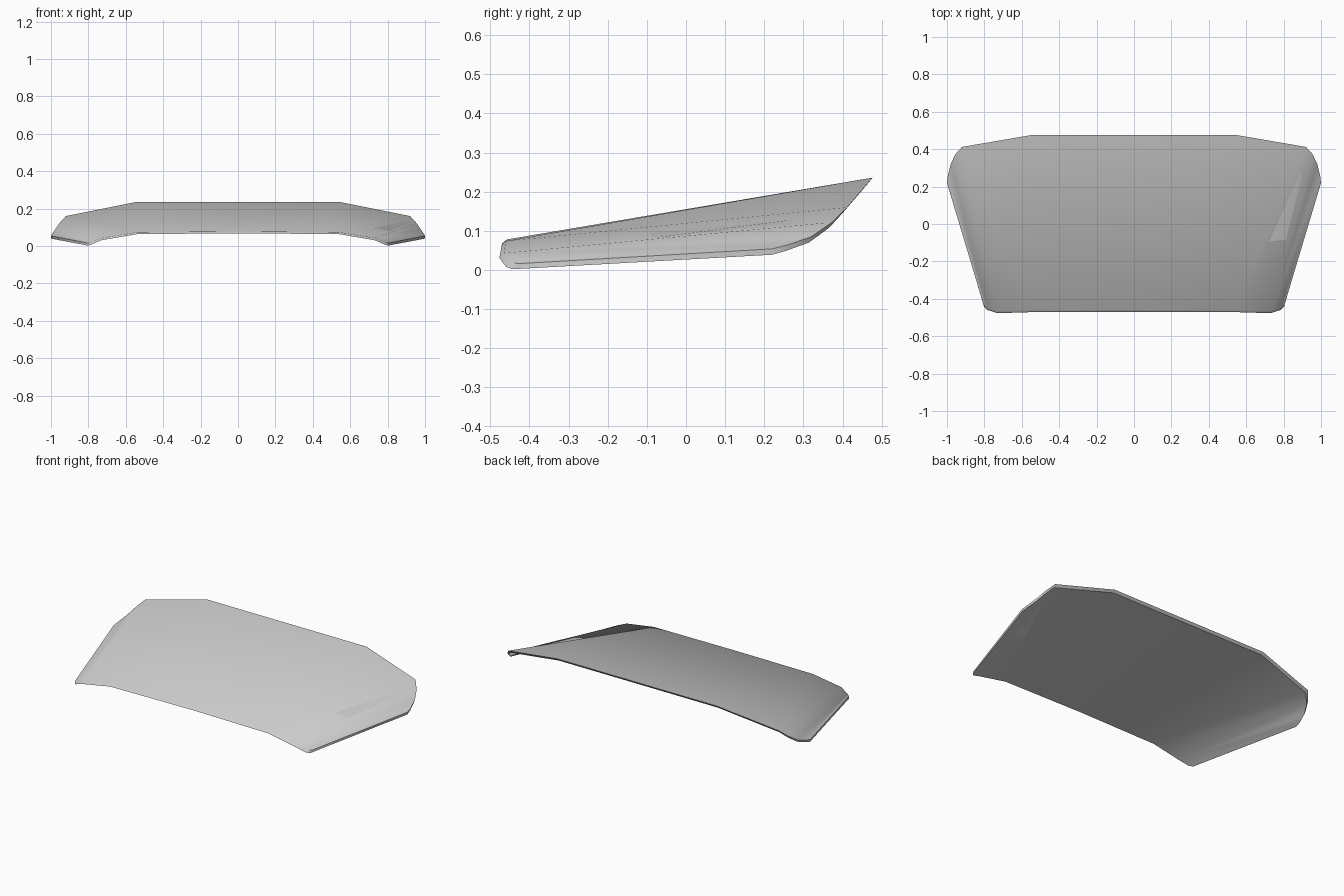
import bpy
import bmesh

cube = bpy.data.objects.get("Cube")
if cube:
    bpy.data.objects.remove(cube)

glass = bpy.data.materials.new("plain grey")
glass.use_nodes = True
grey = (0.6, 0.6, 0.6, 1)
glass.diffuse_color = grey
glass.node_tree.nodes["Principled BSDF"].inputs["Base Color"].default_value = grey

# Upper rim of the left half, and the lower rim's offset from it
front = [
    ((0.00, -0.458, 0.078), (0.0, -0.012, -0.010)),
    ((0.54, -0.461, 0.074), (0.0, -0.010, -0.011)),
    ((0.73, -0.465, 0.043), (0.0, -0.012, -0.012)),
    ((0.785, -0.45, 0.022), (-0.002, -0.01, -0.014)),
    ((0.805, -0.43, 0.016), (-0.003, -0.012, -0.014)),
]
back = [
    ((0.00, 0.477, 0.236), (0.0, -0.012, -0.015)),
    ((0.54, 0.477, 0.236), (0.0, -0.012, -0.015)),
    ((0.92, 0.412, 0.160), (-0.006, -0.012, -0.015)),
    ((0.955, 0.373, 0.122), (-0.004, -0.008, -0.015)),
    ((0.98, 0.32, 0.085), (-0.003, -0.006, -0.015)),
    ((0.995, 0.26, 0.064), (-0.002, -0.004, -0.015)),
    ((1.00, 0.22, 0.054), (-0.002, 0.0, -0.015)),
]
# Panel regions as (front indices, back indices)
regions = [([0, 1], [1, 0]), ([1], [2, 1]), ([1, 2], [3, 2]), ([2], [4, 3]),
           ([2, 3], [5, 4]), ([3, 4], [6, 5])]

bm = bmesh.new()


def sheet(side, lower):
    """Add one half of the upper or lower skin."""
    def place(row):
        return [bm.verts.new((side * (p[0] + lower * o[0]), p[1] + lower * o[1],
                              p[2] + lower * o[2])) for p, o in row]
    f, b = place(front), place(back)
    for fi, bi in regions:
        face = [f[i] for i in fi] + [b[i] for i in bi]
        bm.faces.new(face if (side > 0) != bool(lower) else face[::-1])
    return f + b[::-1]


# Both skins and the rim joining them, mirrored across the middle
for side in (1, -1):
    top, bottom = sheet(side, 0), sheet(side, 1)
    for i in range(len(top) - 1):
        bm.faces.new((top[i], bottom[i], bottom[i + 1], top[i + 1]))

bmesh.ops.remove_doubles(bm, verts=bm.verts, dist=0.0005)
bmesh.ops.recalc_face_normals(bm, faces=bm.faces)
mesh = bpy.data.meshes.new("curved_panel")
bm.to_mesh(mesh)
bm.free()
mesh.materials.append(glass)
panel = bpy.data.objects.new("curved_panel", mesh)
bpy.context.collection.objects.link(panel)

# Smooth skins with a crisp rim
bpy.ops.object.select_all(action="DESELECT")
panel.select_set(True)
bpy.context.view_layer.objects.active = panel
bpy.ops.object.shade_smooth_by_angle(angle=0.7)
